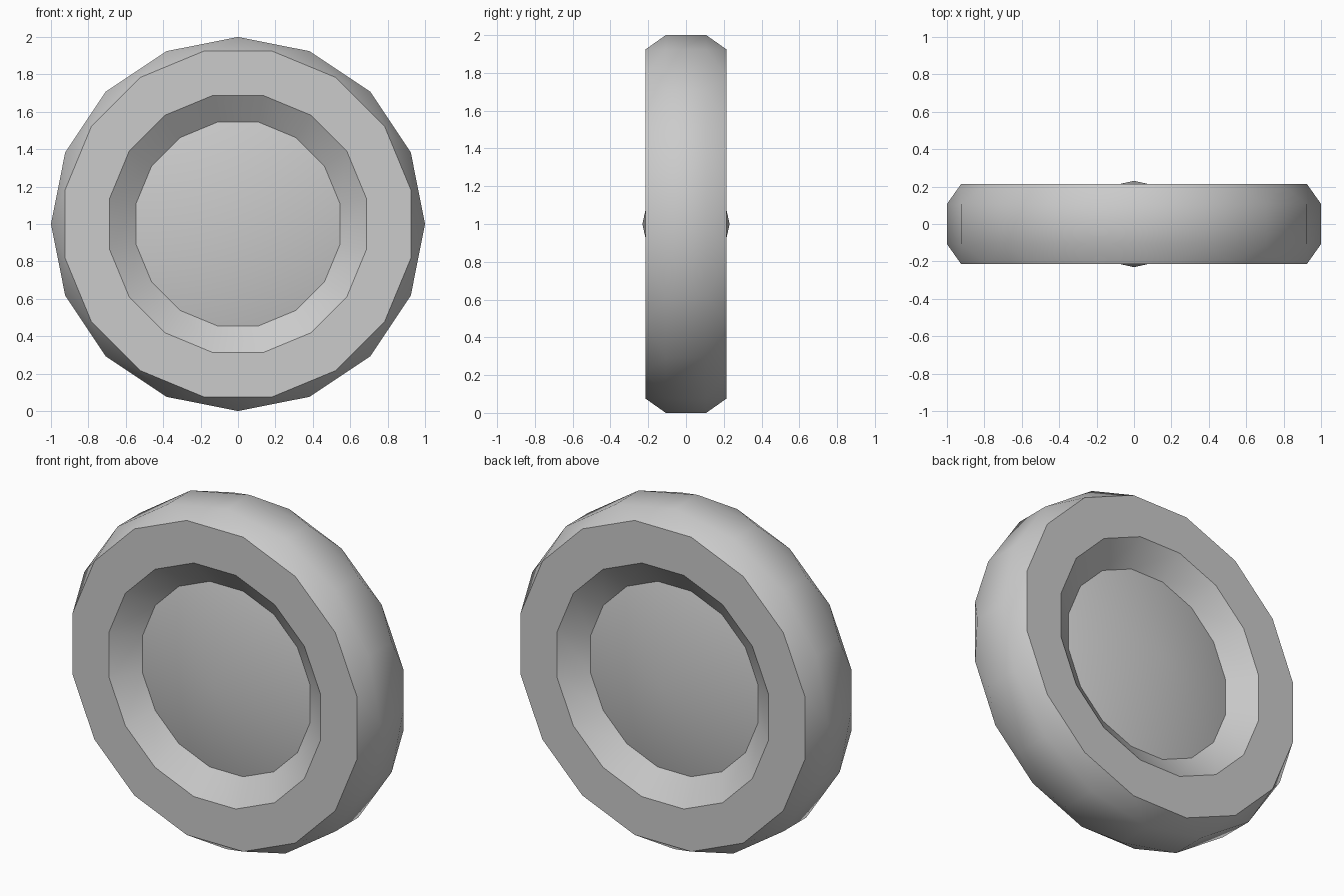
import bpy, bmesh
from math import sin, cos, pi

if "Cube" in bpy.data.objects:
    bpy.data.objects.remove(bpy.data.objects["Cube"])

N = 16
bm = bmesh.new()


def ring(radius, y, half_step):
    """Ring of N points around the y axis, optionally turned by half a step."""
    offset = 0.5 if half_step else 0.0
    pts = []
    for k in range(N):
        a = 2 * pi * (k + offset) / N
        pts.append(bm.verts.new((radius * sin(a), y, 1 + radius * cos(a))))
    return pts


def side(s):
    """Half of the wheel on one side: tread edge, rim, recess and hub cone."""
    tread = ring(1.0, s * 0.107, False)
    outer = ring(0.942, s * 0.215, True)
    lip = ring(0.70, s * 0.215, True)
    floor = ring(0.556, s * 0.108, True)
    apex = bm.verts.new((0, s * 0.231, 1))
    for k in range(N):
        n = (k + 1) % N
        # Hexagon tip and the corner facet beside it
        bm.faces.new((tread[k], tread[n], outer[k]))
        bm.faces.new((tread[n], outer[n], outer[k]))
        # Flat rim, sloping recess wall, shallow cone
        bm.faces.new((outer[k], outer[n], lip[n], lip[k]))
        bm.faces.new((lip[k], lip[n], floor[n], floor[k]))
        bm.faces.new((floor[k], floor[n], apex))
    return tread


front, back = side(-1), side(1)
# Middle band of the tread
for k in range(N):
    n = (k + 1) % N
    bm.faces.new((front[k], front[n], back[n], back[k]))

bmesh.ops.recalc_face_normals(bm, faces=bm.faces)
mesh = bpy.data.meshes.new("wheel")
bm.to_mesh(mesh)
bm.free()
wheel = bpy.data.objects.new("wheel", mesh)
bpy.context.collection.objects.link(wheel)

# Soft cone, recess and hexagon tips; crisp facet borders
bpy.context.view_layer.objects.active = wheel
wheel.select_set(True)
bpy.ops.object.shade_smooth_by_angle(angle=21 * pi / 180)
